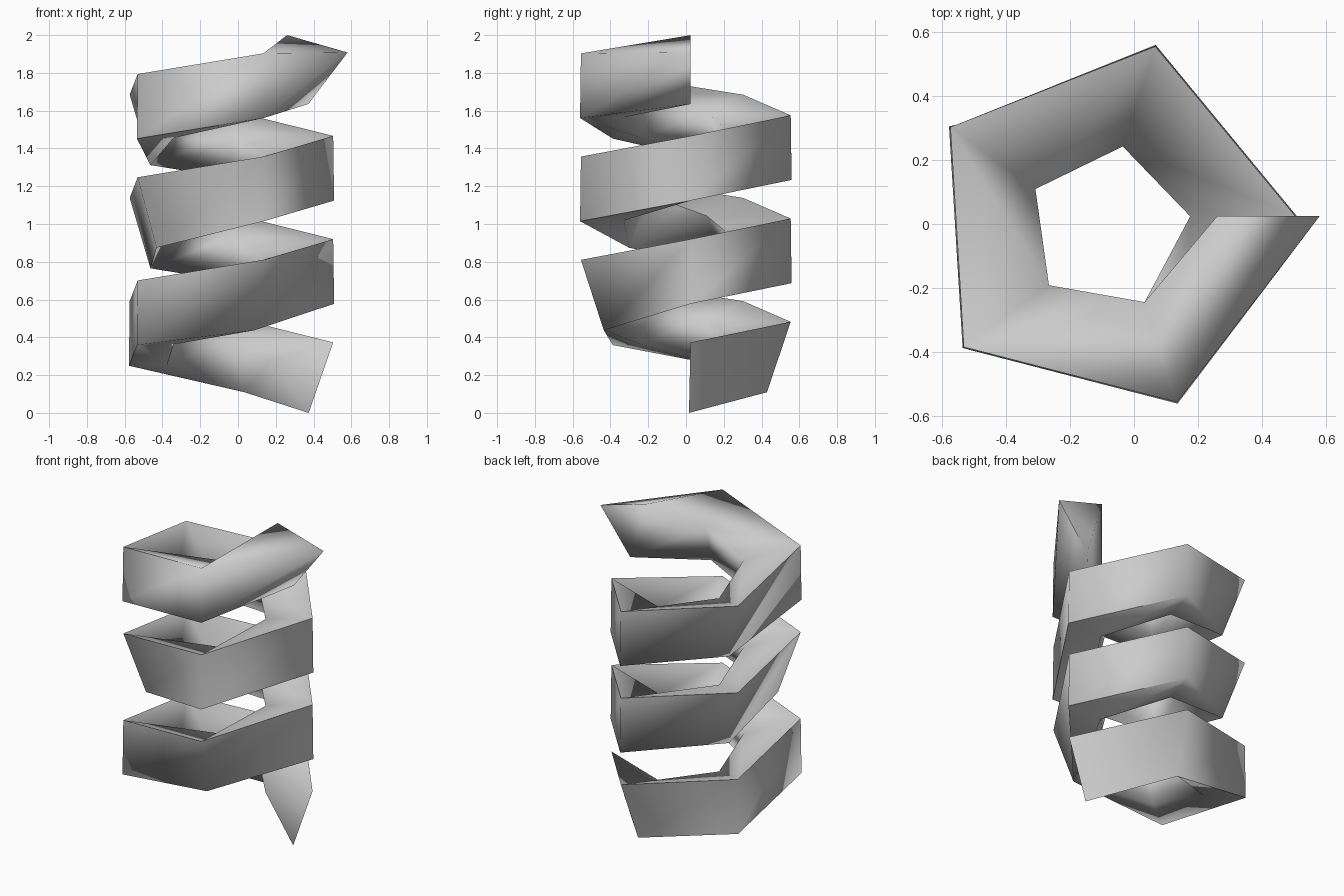
import bpy, bmesh, math

if "Cube" in bpy.data.objects:
    bpy.data.objects.remove(bpy.data.objects["Cube"])

CENTRE_X, CENTRE_Y = -0.08, -0.012
STEPS = 15                          # five corners per turn, three turns
RISE = 0.1093
PINCHED = {0, 1, 4, 7, 8, 12}       # corners where the underside narrows to a keel


def polar(radius, degrees, z):
    a = math.radians(degrees)
    return (CENTRE_X + radius * math.cos(a), CENTRE_Y + radius * math.sin(a), z)


def section(k):
    """Cross-section at corner k: inner top, outer top, outer bottom, inner bottom."""
    z, turn = 0.373 + RISE * k, 72 * k
    if k == STEPS:                  # tilted end of the coil
        keel = (0.372, 0.025, 1.635)
        return [(0.26, 0.025, 2.0), (0.58, 0.025, 1.908), keel, keel]
    inner = polar(0.258, 8 + turn, z - 0.095)
    top = polar(0.585, 3.5 + turn, z)
    if k in PINCHED:
        keel = polar(0.455, 3.5 + turn, z - 0.373)
        return [inner, top, keel, keel]
    return [inner, top, polar(0.59, 3.5 + turn, z - 0.342),
            polar(0.345, 5 + turn, z - 0.338)]


# Angular coil swept upward corner by corner
bm = bmesh.new()
rings = []
for k in range(STEPS + 1):
    pts = section(k)
    ring = [bm.verts.new(p) for p in pts[:3]]
    ring.append(ring[2] if pts[3] == pts[2] else bm.verts.new(pts[3]))
    rings.append(ring)


def add_face(*verts):
    if len(set(verts)) == len(verts):
        bm.faces.new(verts)


for low, high in zip(rings, rings[1:]):
    for i in range(4):
        j = (i + 1) % 4
        add_face(low[i], low[j], high[i])
        add_face(low[j], high[j], high[i])

# Triangular end caps
add_face(*rings[0][2::-1])
add_face(*rings[-1][:3])
bmesh.ops.recalc_face_normals(bm, faces=bm.faces)

mesh = bpy.data.meshes.new("coil")
bm.to_mesh(mesh)
bm.free()
coil = bpy.data.objects.new("coil", mesh)
bpy.context.collection.objects.link(coil)

grey = bpy.data.materials.new("light grey")
grey.diffuse_color = (0.6, 0.6, 0.6, 1)
grey.use_nodes = True
grey.node_tree.nodes["Principled BSDF"].inputs["Base Color"].default_value = grey.diffuse_color
mesh.materials.append(grey)

bpy.context.view_layer.objects.active = coil
coil.select_set(True)
bpy.ops.object.shade_smooth_by_angle(angle=math.radians(84))
